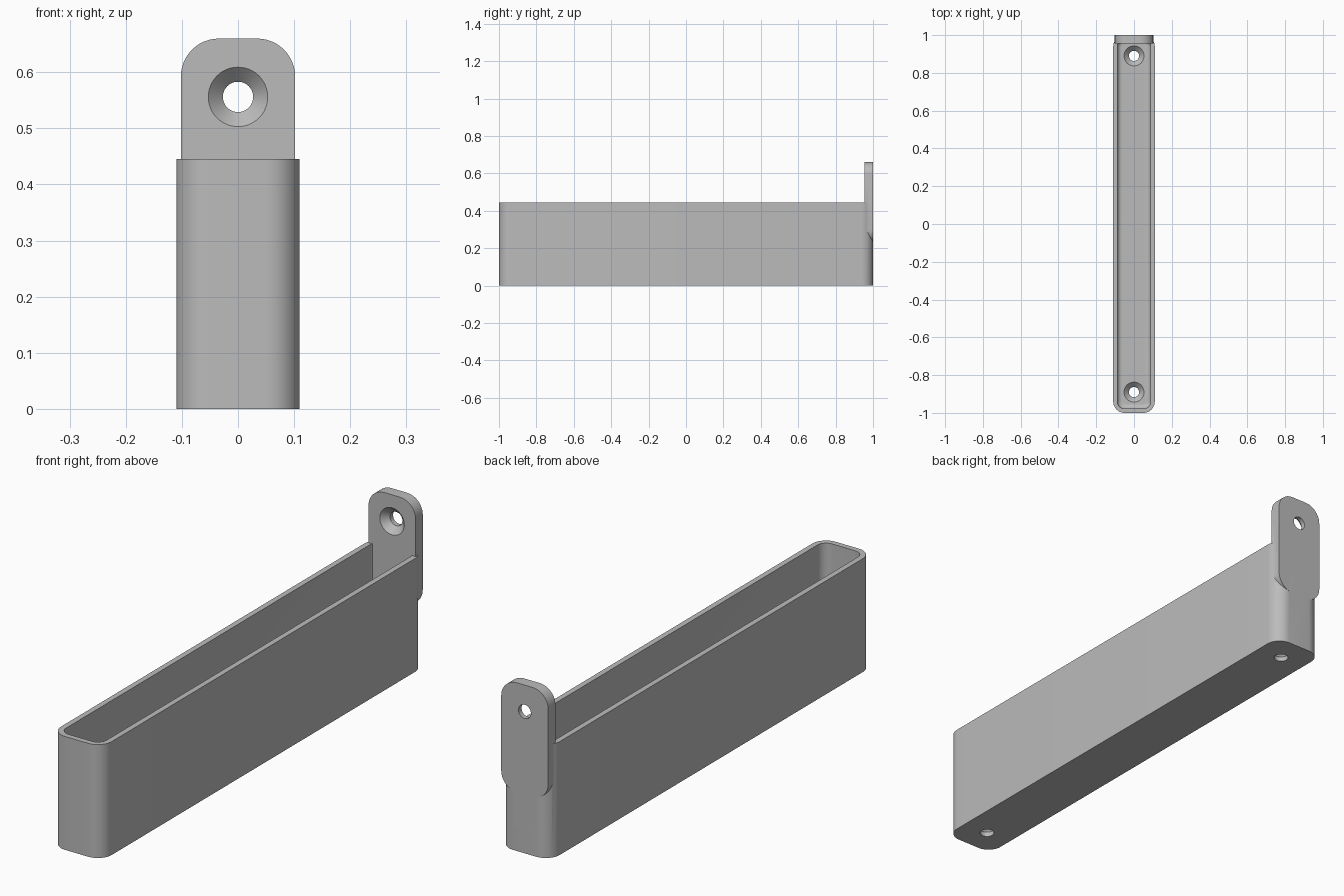
import bpy, bmesh, math
from mathutils import Matrix, Vector

cube = bpy.data.objects.get("Cube")
if cube:
    bpy.data.objects.remove(cube, do_unlink=True)

grey = bpy.data.materials.new("plain grey")
grey.use_nodes = True
grey.diffuse_color = (0.5, 0.5, 0.5, 1)
grey.node_tree.nodes["Principled BSDF"].inputs["Base Color"].default_value = (0.5, 0.5, 0.5, 1)

BACK = Matrix.Rotation(math.pi / 2, 4, 'X')   # local z points to the front


def rounded_rect(hx, hy, r, z, steps=12):
    """Ring of points around a rounded rectangle."""
    ring = []
    for q, (sx, sy) in enumerate([(1, 1), (-1, 1), (-1, -1), (1, -1)]):
        for i in range(steps + 1):
            a = (q + i / steps) * math.pi / 2
            ring.append(Vector((sx * (hx - r) + r * math.cos(a),
                                sy * (hy - r) + r * math.sin(a), z)))
    return ring


def circle(r, z, n=48):
    return [Vector((r * math.cos(i * math.tau / n), r * math.sin(i * math.tau / n), z))
            for i in range(n)]


def loft(name, rings, matrix=Matrix()):
    """Closed solid through a stack of rings."""
    bm = bmesh.new()
    loops = [[bm.verts.new(p) for p in ring] for ring in rings]
    n = len(loops[0])
    for a, b in zip(loops, loops[1:]):
        for i in range(n):
            j = (i + 1) % n
            bm.faces.new((a[i], a[j], b[j], b[i]))
    bm.faces.new(loops[0][::-1])
    bm.faces.new(loops[-1])
    bm.transform(matrix)
    bmesh.ops.recalc_face_normals(bm, faces=bm.faces)
    mesh = bpy.data.meshes.new(name)
    bm.to_mesh(mesh)
    bm.free()
    mesh.materials.append(grey)
    obj = bpy.data.objects.new(name, mesh)
    bpy.context.collection.objects.link(obj)
    return obj


def combine(target, tool, operation):
    """Apply a boolean and remove the tool."""
    mod = target.modifiers.new(operation, 'BOOLEAN')
    mod.operation, mod.object, mod.solver = operation, tool, 'EXACT'
    bpy.context.view_layer.objects.active = target
    bpy.ops.object.modifier_apply(modifier=mod.name)
    bpy.data.objects.remove(tool, do_unlink=True)


def screw_hole(matrix):
    """Countersunk hole through a plate whose wide side faces local +z."""
    rings = [circle(0.027, -0.03), circle(0.027, 0.019),
             circle(0.053, 0.045), circle(0.053, 0.05)]
    combine(tray, loft("screw_cutter", rings, matrix), 'DIFFERENCE')


# Narrow tray body
height, floor, wall, fillet = 0.445, 0.045, 0.022, 0.025
tray = loft("wall_tray", [rounded_rect(0.11, 1, 0.06, z) for z in (0, height)])

# Cavity with a filleted floor edge
rings = []
for i in range(9):
    a = i / 8 * math.pi / 2
    inset = wall + fillet * (1 - math.sin(a))
    rings.append(rounded_rect(0.11 - inset, 1 - inset, 0.06 - inset,
                              floor + fillet * (1 - math.cos(a))))
rings.append(rounded_rect(0.11 - wall, 1 - wall, 0.06 - wall, height + 0.1))
combine(tray, loft("cavity_cutter", rings), 'DIFFERENCE')

# Rounded mounting tab on the back wall
tab_at = Matrix.Translation((0, 1, 0.445)) @ BACK
tab = loft("mounting_tab", [rounded_rect(0.102, 0.215, 0.068, z) for z in (0, 0.045)], tab_at)
combine(tray, tab, 'UNION')

# Screw holes in the tab and at both ends of the floor
screw_hole(Matrix.Translation((0, 1, 0.556)) @ BACK)
for y in (-0.89, 0.89):
    screw_hole(Matrix.Translation((0, y, 0)))

bpy.ops.object.select_all(action='DESELECT')
tray.select_set(True)
bpy.context.view_layer.objects.active = tray
bpy.ops.object.shade_smooth_by_angle(angle=math.radians(30))
